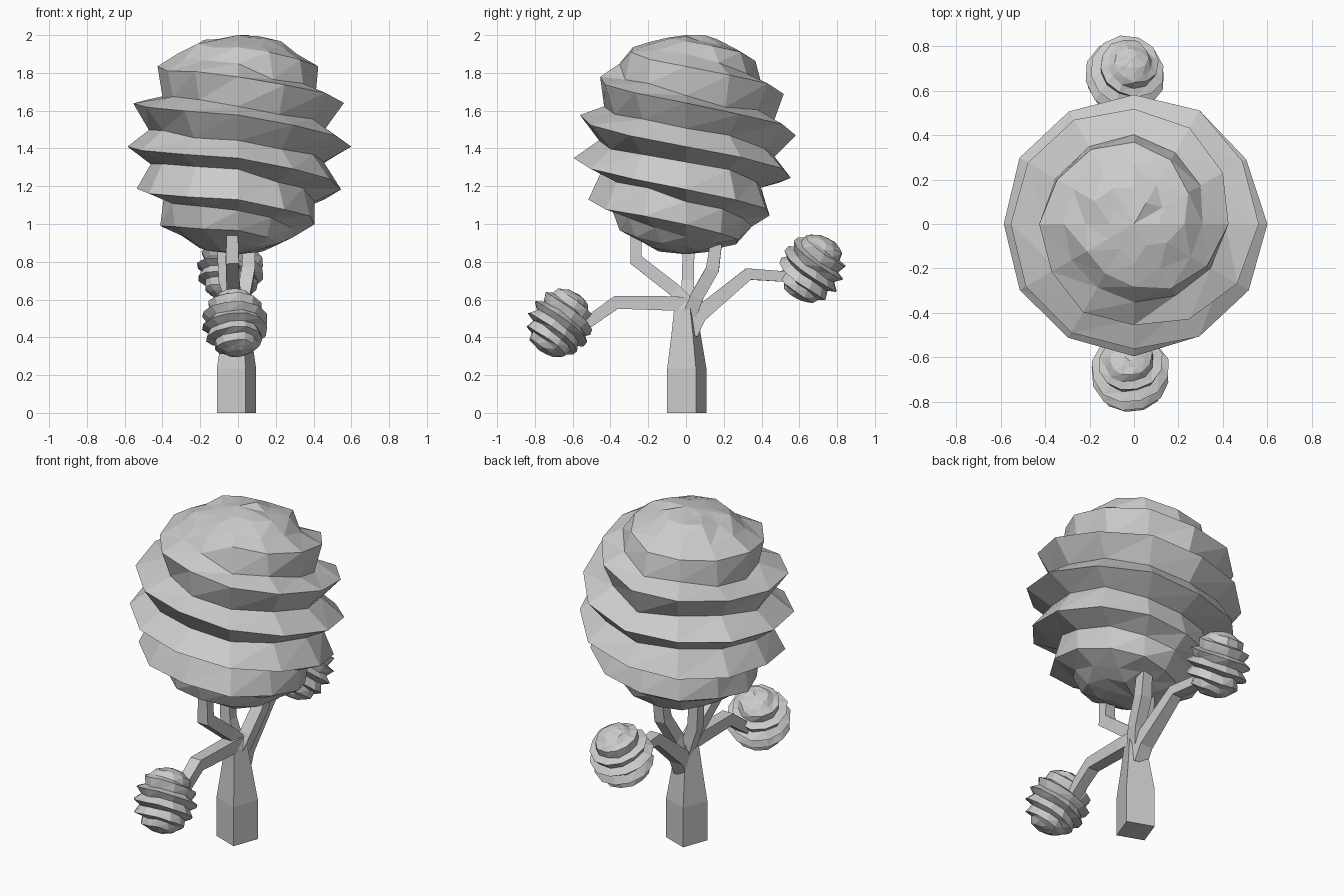
import bpy, bmesh, math, random
from mathutils import Vector, Matrix

if "Cube" in bpy.data.objects:
    bpy.data.objects.remove(bpy.data.objects["Cube"])

random.seed(4)
RAD = math.radians


def finish(name, bm):
    bmesh.ops.remove_doubles(bm, verts=bm.verts, dist=0.0005)
    bmesh.ops.recalc_face_normals(bm, faces=bm.faces)
    me = bpy.data.meshes.new(name)
    bm.to_mesh(me)
    bm.free()
    ob = bpy.data.objects.new(name, me)
    bpy.context.collection.objects.link(ob)
    return ob


# Ball of foliage: ridges and valleys wind round it as a double helix
def foliage(name, centre, size, tilt=(0, 0, 0), cols=12):
    bm = bmesh.new()
    drops = [0, 6, 23, 40, 46]           # ridge descent in degrees per quarter turn
    rows = range(-5, 19)
    grid, jitter = {}, {}
    for c in range(cols + 1):
        q = c * 4 / cols
        i = min(int(q), 3)
        drop = drops[i] + (drops[i + 1] - drops[i]) * (q - i)
        for r in rows:
            # a full turn meets the row four steps further down
            key = (r + 4, 0) if c == cols else (r, c)
            if key not in jitter:
                jitter[key] = (random.uniform(-2, 2), random.uniform(0.96, 1.0))
            dl, k = jitter[key]
            lat = 79.5 - 11.5 * r - drop - (0 if r % 2 else dl)
            if abs(lat) > 80:
                lat = math.copysign(90, lat)
            # valleys fade out towards the poles
            depth = 0.21 * max(0.05, min(1, (62 - abs(lat)) / 32))
            rad = 1.0 if abs(lat) == 90 else k + 0.02 - (depth if r % 2 == 0 else 0)
            a = math.pi + 2 * math.pi * c / cols
            grid[r, c] = bm.verts.new((rad * math.cos(RAD(lat)) * math.cos(a) * size[0],
                                       rad * math.cos(RAD(lat)) * math.sin(a) * size[0],
                                       rad * math.sin(RAD(lat)) * size[1]))
    for r in rows[:-1]:
        for c in range(cols):
            p, q, s, t = (grid[r, c], grid[r, c + 1], grid[r + 1, c + 1], grid[r + 1, c])
            for tri in ((p, q, t), (q, s, t)):
                x = [v.co for v in tri]
                if (x[1] - x[0]).cross(x[2] - x[0]).length > 1e-8:
                    bm.faces.new(tri)
    bmesh.ops.delete(bm, geom=[v for v in bm.verts if not v.link_faces], context='VERTS')
    ob = finish(name, bm)
    ob.location = centre
    ob.rotation_euler = [RAD(d) for d in tilt]
    return ob


# Four-sided limb swept through (x, y, z, width) stations
def limb(name, stations, turn=0):
    bm = bmesh.new()
    pts = [Vector(s[:3]) for s in stations]
    rings = []
    for i, p in enumerate(pts):
        a, b = pts[max(i - 1, 0)], pts[min(i + 1, len(pts) - 1)]
        d = (b - a).normalized()
        side = Vector((1, 0, 0))
        side = (side - d * side.dot(d)).normalized()
        up = d.cross(side)
        h = stations[i][3] / 2
        rot = Matrix.Rotation(RAD(turn), 3, d)
        rings.append([bm.verts.new(p + rot @ (side * u * h + up * v * h))
                      for u, v in ((-1, -1), (1, -1), (1, 1), (-1, 1))])
    for lo, hi in zip(rings, rings[1:]):
        for j in range(4):
            k = (j + 1) % 4
            bm.faces.new((lo[j], lo[k], hi[k], hi[j]))
    bm.faces.new(rings[0])
    bm.faces.new(rings[-1])
    return finish(name, bm)


# Crown and the two side clumps
foliage("crown", (0, 0, 1.42), (0.595, 0.58))
foliage("front_clump", (-0.017, -0.668, 0.475), (0.18, 0.182), (-25, 0, 20))
foliage("back_clump", (-0.04, 0.668, 0.765), (0.18, 0.182), (-25, 0, -20))

# Trunk
limb("trunk", [(-0.008, 0.004, 0, 0.162), (-0.008, 0.004, 0.235, 0.162),
               (-0.008, 0.0, 0.42, 0.12), (-0.008, -0.005, 0.55, 0.09),
               (-0.008, 0.005, 0.62, 0.05)], turn=-20)

# Branches carrying the side clumps
limb("front_branch", [(-0.01, 0.01, 0.575, 0.075), (-0.01, -0.1, 0.58, 0.075),
                      (-0.015, -0.37, 0.585, 0.07), (-0.015, -0.56, 0.45, 0.06)])
limb("back_branch", [(0, 0.02, 0.42, 0.085), (-0.005, 0.07, 0.52, 0.085),
                     (-0.02, 0.33, 0.735, 0.065), (-0.03, 0.55, 0.72, 0.055)])

# Branches rising into the crown
limb("crown_branch_front", [(-0.01, 0.01, 0.58, 0.07), (-0.025, -0.06, 0.65, 0.07),
                            (-0.03, -0.265, 0.81, 0.07), (-0.03, -0.265, 0.94, 0.06)])
limb("crown_branch_middle", [(-0.01, 0.01, 0.52, 0.07), (-0.07, 0.01, 0.7, 0.065),
                             (-0.085, 0.015, 0.94, 0.06)])
limb("crown_branch_back", [(0, 0.02, 0.52, 0.075), (0.03, 0.06, 0.62, 0.07),
                           (0.055, 0.14, 0.76, 0.07), (0.06, 0.165, 0.94, 0.06)])
